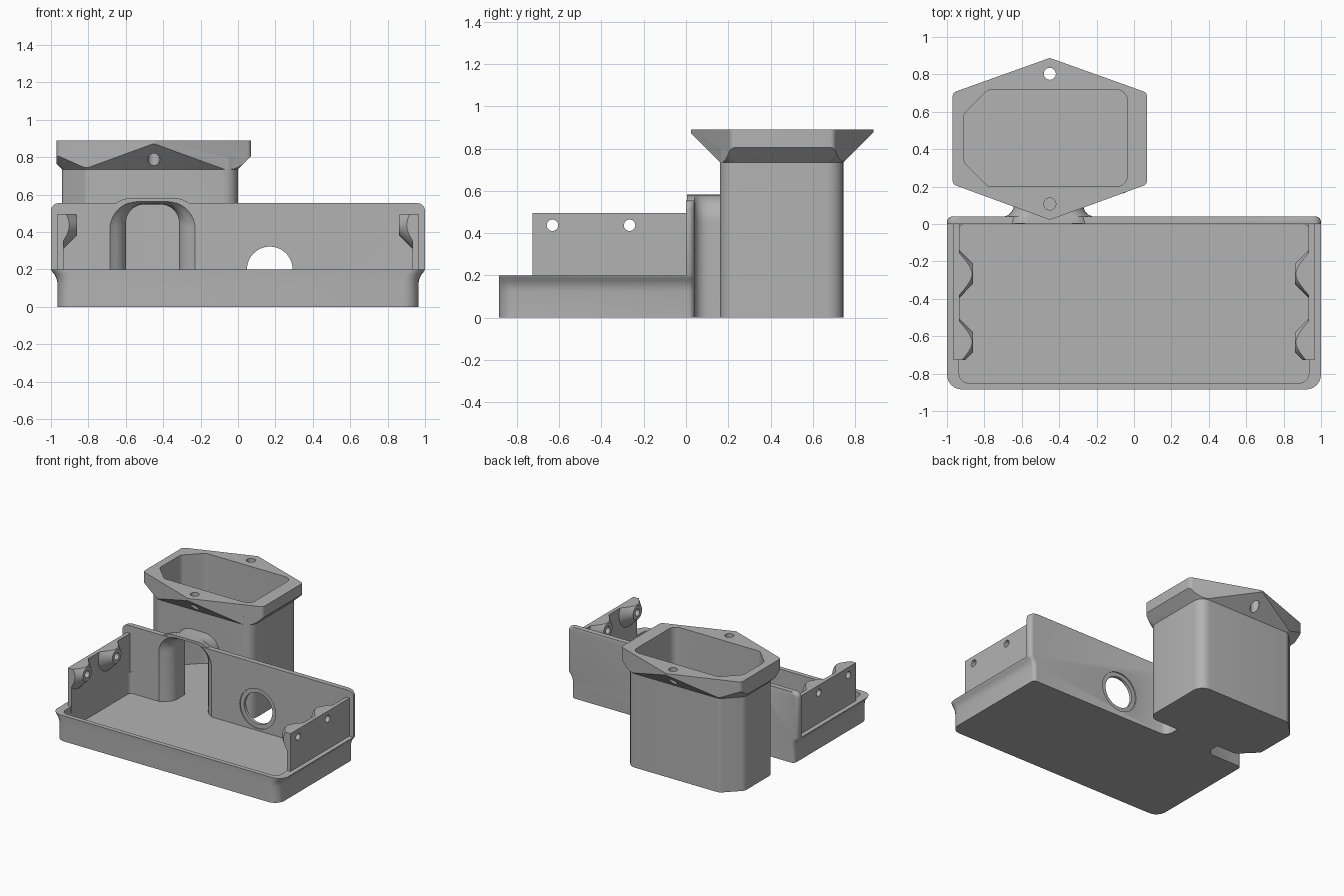
import bpy, bmesh
from math import cos, sin, pi, radians
from mathutils import Vector

cube = bpy.data.objects.get("Cube")
if cube:
    bpy.data.objects.remove(cube)

grey = bpy.data.materials.new("plain grey")
grey.use_nodes = True
COLOUR = (0.45, 0.45, 0.45, 1)
grey.diffuse_color = COLOUR
grey.node_tree.nodes["Principled BSDF"].inputs["Base Color"].default_value = COLOUR


def rounded(corners, radii, steps=6):
    """Polygon with each corner replaced by a tangent curve."""
    out = []
    n = len(corners)
    for i, r in enumerate(radii):
        p = Vector(corners[i])
        a = (Vector(corners[i - 1]) - p).normalized()
        b = (Vector(corners[(i + 1) % n]) - p).normalized()
        if r == 0:
            out.append(tuple(p))
            continue
        half = a.angle(b) / 2
        centre = p + (a + b).normalized() * r / sin(half)
        start = p + a * r / (sin(half) / cos(half)) - centre
        end = p + b * r / (sin(half) / cos(half)) - centre
        sweep = pi - 2 * half
        for k in range(steps + 1):
            t = k / steps
            q = (start * sin((1 - t) * sweep) + end * sin(t * sweep)) / sin(sweep)
            out.append(tuple(centre + q))
    return out


def rect(x0, x1, y0, y1):
    return [(x0, y0), (x1, y0), (x1, y1), (x0, y1)]


def circle(u, v, r, n=40):
    return [(u + r * cos(2 * pi * i / n), v + r * sin(2 * pi * i / n)) for i in range(n)]


def loft(name, sections, axis="z"):
    """Closed solid through outlines placed along an axis."""
    place = {"x": lambda u, v, t: (t, u, v),
             "y": lambda u, v, t: (u, t, v),
             "z": lambda u, v, t: (u, v, t)}[axis]
    bm = bmesh.new()
    rings = [[bm.verts.new(place(u, v, t)) for u, v in pts] for t, pts in sections]
    n = len(rings[0])
    for a, b in zip(rings, rings[1:]):
        for i in range(n):
            j = (i + 1) % n
            bm.faces.new((a[i], a[j], b[j], b[i]))
    bm.faces.new(rings[0])
    bm.faces.new(rings[-1])
    bmesh.ops.recalc_face_normals(bm, faces=bm.faces)
    mesh = bpy.data.meshes.new(name)
    bm.to_mesh(mesh)
    bm.free()
    mesh.materials.append(grey)
    ob = bpy.data.objects.new(name, mesh)
    bpy.context.collection.objects.link(ob)
    return ob


def prism(name, pts, t0, t1, axis="z"):
    return loft(name, [(t0, pts), (t1, pts)], axis)


def activate(ob):
    bpy.ops.object.select_all(action="DESELECT")
    ob.select_set(True)
    bpy.context.view_layer.objects.active = ob


def combine(ob, other, operation):
    activate(ob)
    mod = ob.modifiers.new("combine", "BOOLEAN")
    mod.operation, mod.solver, mod.object = operation, "EXACT", other
    bpy.ops.object.modifier_apply(modifier=mod.name)
    bpy.data.objects.remove(other)


def smooth(ob):
    activate(ob)
    bpy.ops.object.shade_smooth_by_angle(angle=radians(32))


# Tray and back wall: flared at the ends, cut down to the rim in front of the wall
def body_outline(w):
    return rounded(rect(-w, w, -0.885, 0.04), [0.08, 0.08, 0.03, 0.03])


profile = [(0, 0.965), (0.125, 0.965), (0.15, 0.97), (0.175, 0.982), (0.19, 0.995), (0.2, 1.0),
           (0.515, 1.0), (0.53, 0.997), (0.543, 0.988), (0.552, 0.975), (0.555, 0.96)]
housing = loft("housing", [(z, body_outline(w)) for z, w in profile])
combine(housing, prism("front_cut", rect(-2, 2, -2, 0), 0.2, 1), "DIFFERENCE")


# Neck between tray and cup, flared where it meets the wall
NECK_X = -0.457


def arch(half, bottom, top, radius):
    return rounded(rect(NECK_X - half, NECK_X + half, bottom, top), [0, 0, radius, radius], 10)


neck_steps = [(0.004, 0.245), (0.04, 0.235), (0.05, 0.213), (0.065, 0.197), (0.085, 0.188),
              (0.105, 0.185), (0.18, 0.185)]
neck = loft("neck", [(y, arch(h, 0, 0.582, 0.13)) for y, h in neck_steps], "y")
combine(housing, neck, "UNION")


# Cup with two chamfered corners on its right side
def cup_outline(e, x0=-0.94, x1=0.0, y0=0.16, y1=0.745, c=0.13, r=0.08):
    x0, x1, y0, y1, c = x0 - e, x1 + e, y0 - e, y1 + e, c + 0.586 * e
    pts = [(x0 + c, y0), (x1, y0), (x1, y1), (x0 + c, y1), (x0, y1 - c), (x0, y0 + c)]
    return rounded(pts, [0.05, r, r, 0.05, 0.05, 0.05])


combine(housing, prism("cup", cup_outline(0), 0, 0.8), "UNION")

# Six-sided flange: a sloped collar trimmed by a hexagon
flange = loft("flange", [(0.735, cup_outline(0)), (0.89, cup_outline(0.155))])
hexagon = [(-0.45, 0.022), (0.07, 0.212), (0.07, 0.702), (-0.45, 0.888), (-0.97, 0.702), (-0.97, 0.212)]
trim = prism("flange_trim", rounded(hexagon, [0.02, 0.03, 0.03, 0.02, 0.03, 0.03]), 0.6, 1)
combine(flange, trim, "INTERSECT")
combine(housing, flange, "UNION")

# Cavities of tray, cup and neck
FLOOR = 0.03
tray_cavity = prism("tray_cavity", rounded(rect(-0.935, 0.935, -0.85, 0), [0.05, 0.05, 0.03, 0.03]), FLOOR, 1)
combine(housing, tray_cavity, "DIFFERENCE")
cup_cavity = prism("cup_cavity", cup_outline(0, -0.91, -0.035, 0.2, 0.718, 0.13, 0.06), FLOOR, 1)
combine(housing, cup_cavity, "DIFFERENCE")
throat_steps = [(-0.01, 0.237, 0.566, 0.15), (0.004, 0.225, 0.563, 0.15), (0.02, 0.196, 0.557, 0.14),
                (0.04, 0.172, 0.552, 0.125), (0.065, 0.153, 0.549, 0.11), (0.095, 0.1425, 0.548, 0.1),
                (0.25, 0.1425, 0.548, 0.1)]
throat = loft("throat", [(y, arch(h, FLOOR, top, r)) for y, h, top, r in throat_steps], "y")
combine(housing, throat, "DIFFERENCE")

# Round port in the back wall, with a shallow recess on both faces
for r, y0, y1 in [(0.122, -0.05, 0.1), (0.155, -0.05, 0.008), (0.155, 0.032, 0.1)]:
    port = prism("port", circle(0.17, 0.2, r, 56), y0, y1, "y")
    if r > 0.13:
        # keep the recess above the tray floor
        combine(port, prism("keep", rect(-1, 1, -1, 1), FLOOR, 1), "INTERSECT")
    combine(housing, port, "DIFFERENCE")

# Screw holes in the flange points
for y in (0.107, 0.803):
    combine(housing, prism("flange_hole", circle(-0.45, y, 0.032), 0.6, 1), "DIFFERENCE")
smooth(housing)

# Side tabs with conical screw bosses, mirrored to the other side
tab = prism("side_tabs", rect(-0.727, 0.004, 0.15, 0.496), 0.934, 0.964, "x")
for y in (-0.632, -0.267):
    boss = loft("boss", [(0.862, circle(y, 0.437, 0.055)), (0.94, circle(y, 0.437, 0.133))], "x")
    combine(boss, prism("boss_trim", rect(-0.727, 0, 0.2, 0.496), 0.8, 1, "x"), "INTERSECT")
    combine(tab, boss, "UNION")
    combine(tab, prism("tab_hole", circle(y, 0.437, 0.027), 0.8, 1, "x"), "DIFFERENCE")
activate(tab)
mirror = tab.modifiers.new("mirror", "MIRROR")
bpy.ops.object.modifier_apply(modifier=mirror.name)
smooth(tab)
